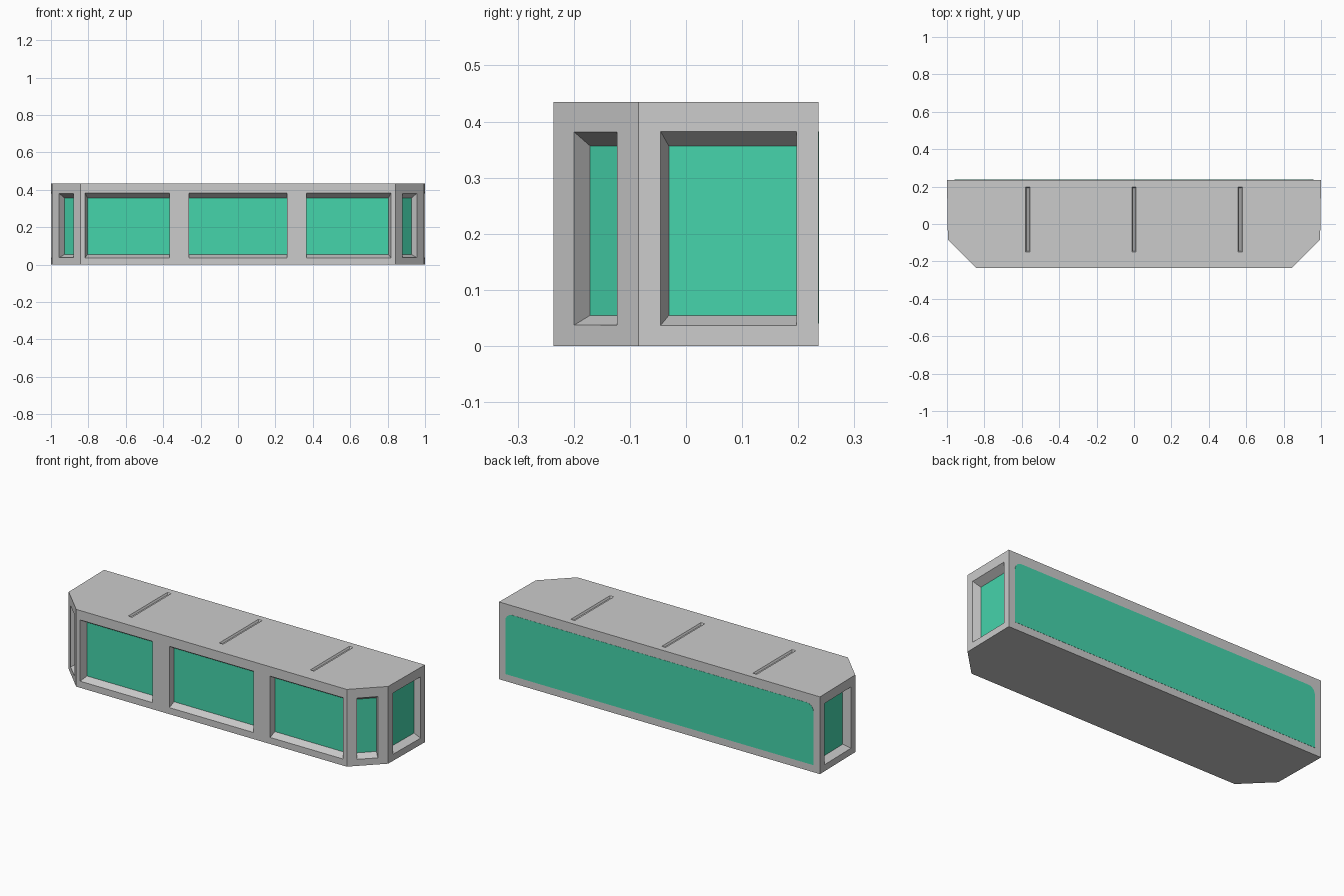
import bpy, bmesh, math
from mathutils import Vector

if "Cube" in bpy.data.objects:
    bpy.data.objects.remove(bpy.data.objects["Cube"])

H, D, YH = 0.435, 0.042, 0.236      # height, window recess, half depth
Z0, Z1 = 0.037, 0.382               # window opening heights

glass_mat = bpy.data.materials.new("teal_glass")
glass_mat.diffuse_color = (0.06, 0.66, 0.41, 1)
glass_mat.use_nodes = True
glass_mat.node_tree.nodes["Principled BSDF"].inputs["Base Color"].default_value = glass_mat.diffuse_color


def make(name, verts, faces, mat=None):
    me = bpy.data.meshes.new(name)
    me.from_pydata([tuple(v) for v in verts], [], faces)
    bm = bmesh.new()
    bm.from_mesh(me)
    bmesh.ops.recalc_face_normals(bm, faces=bm.faces)
    bm.to_mesh(me)
    bm.free()
    ob = bpy.data.objects.new(name, me)
    bpy.context.collection.objects.link(ob)
    if mat:
        me.materials.append(mat)
    return ob


def loft(name, ring_a, ring_b, mat=None):
    """Closed solid between two matching rings."""
    n = len(ring_a)
    faces = [list(range(n)), list(range(n, 2 * n))]
    faces += [[i, (i + 1) % n, n + (i + 1) % n, n + i] for i in range(n)]
    return make(name, list(ring_a) + list(ring_b), faces, mat)


cutters = []


def window(name, a, b, in_a=0.0, in_b=0.0):
    """Recess with sloped head and sill between wall points a and b, plus its pane."""
    a, b = Vector((*a, 0)), Vector((*b, 0))
    u = (b - a).normalized()
    n = Vector((-u.y, u.x, 0))
    if n.dot(a + b) > 0:
        n = -n

    def ring(t):
        k = t / D
        p, q = a + u * in_a * k + n * t, b - u * in_b * k + n * t
        lo, hi = Vector((0, 0, Z0 + 0.018 * k)), Vector((0, 0, Z1 - 0.026 * k))
        return [p + lo, q + lo, q + hi, p + hi]

    cutters.append(loft(name + "_cutter", ring(-0.01), ring(D)))
    loft(name + "_glass", ring(D - 0.001), ring(D + 0.004), glass_mat)


# Body: tapered plan with chamfered front corners
half = [(0.843, -YH), (0.995, -0.085), (1.0, YH)]
plan = half + [(-x, y) for x, y in reversed(half)]
body = loft("body_frame", [Vector((x, y, 0)) for x, y in plan],
            [Vector((x, y, H)) for x, y in plan])

# Front, corner and side windows
window("front_middle_window", (-0.262, -YH), (0.262, -YH))
for s, side in ((1, "right"), (-1, "left")):
    window("front_%s_window" % side, (0.366 * s, -YH), (0.818 * s, -YH), 0, 0.014)
    window("corner_%s_window" % side, (0.88 * s, -0.2), (0.957 * s, -0.123))
    window("side_%s_window" % side, (0.9956 * s, -0.045), (0.9994 * s, 0.197), 0.014, 0)

# Shallow roof grooves with sloped walls
for i, x in enumerate((-0.567, 0, 0.567)):
    def rect(z, w, e):
        return [Vector((x + sx * w, y, z)) for sx, y in
                ((-1, -0.15 + e), (1, -0.15 + e), (1, 0.198 - e), (-1, 0.198 - e))]
    cutters.append(loft("roof_groove_cutter_%d" % i, rect(H + 0.01, 0.018, -0.006), rect(H - 0.01, 0.006, 0.006)))

# Flush back panel, rounded at the top corners
r, px, pz0 = 0.042, 0.96, 0.04
outline = [(-px, pz0), (px, pz0)]
for cx, start in ((px - r, 0), (-px + r, 90)):
    for k in range(6):
        t = math.radians(start + 18 * k)
        outline.append((cx + r * math.cos(t), Z1 - r + r * math.sin(t)))
loft("back_glass", [Vector((x, YH - 0.005, z)) for x, z in outline],
     [Vector((x, YH + 0.001, z)) for x, z in outline], glass_mat)

# Cut all recesses from the body, then discard the cutters
for c in cutters:
    c.hide_render = True
    m = body.modifiers.new(c.name, 'BOOLEAN')
    m.operation, m.solver, m.object = 'DIFFERENCE', 'EXACT', c
bpy.context.view_layer.objects.active = body
body.select_set(True)
for m in list(body.modifiers):
    bpy.ops.object.modifier_apply(modifier=m.name)
for c in cutters:
    bpy.data.objects.remove(c)
